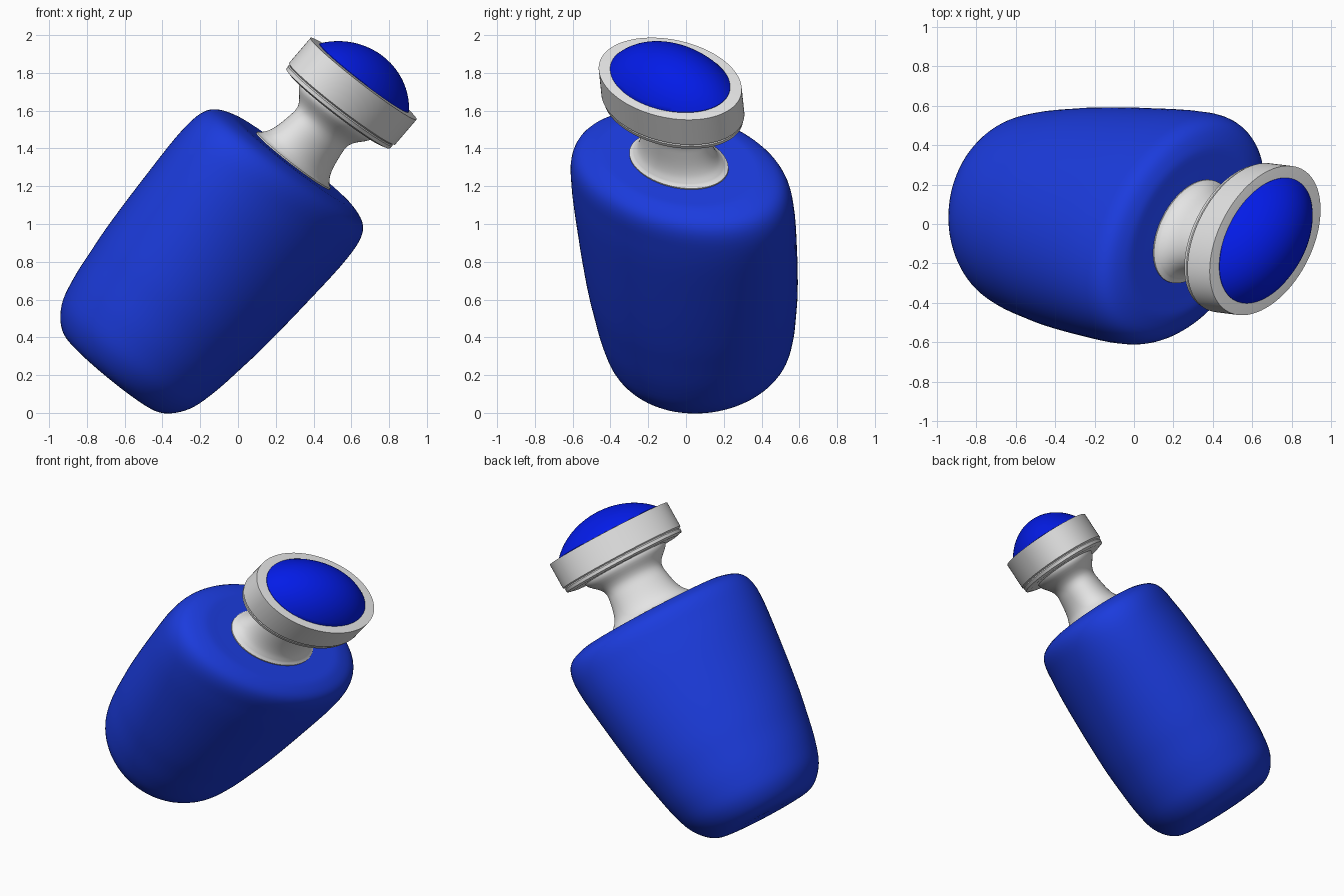
import bpy, bmesh, math
from mathutils import Vector

cube = bpy.data.objects.get("Cube")
if cube:
    bpy.data.objects.remove(cube, do_unlink=True)

AXIS = Vector((0.635, 0, 0.773))     # leaning direction of the bottle
SIDE = Vector((0.773, 0, -0.635))
BACK = Vector((0.051, 1, 0.062))     # sections tip slightly forward
SEGMENTS = 96


def material(name, rgb):
    m = bpy.data.materials.new(name)
    m.use_nodes = True
    m.diffuse_color = (*rgb, 1)
    m.node_tree.nodes["Principled BSDF"].inputs["Base Color"].default_value = (*rgb, 1)
    return m


def place(r, h, angle):
    """Point on the leaning, slightly skewed oval section at height h."""
    skew = min(0.38, 0.09 + 0.28 * h)
    widen = 1.06 - 0.06 * min(1, max(0, h)) ** 2
    c, s = r * math.cos(angle), r * math.sin(angle)
    u = -0.645 + 0.02 * h + c
    v = 0.06 - 0.08 * h + skew * c + widen * s
    return AXIS * h + SIDE * u + BACK * v


def soften(points, steps=5):
    """Smooth curve through the profile points."""
    pts = [Vector(p) for p in points]
    pts = [pts[0]] + pts + [pts[-1]]
    out = []
    for a, b, c, d in zip(pts, pts[1:], pts[2:], pts[3:]):
        for i in range(steps):
            t = i / steps
            out.append(0.5 * (2 * b + (c - a) * t + (2 * a - 5 * b + 4 * c - d) * t * t
                              + (3 * b - a - 3 * c + d) * t ** 3))
    return out + [pts[-1]]


def lathe(name, profile, mat, sharp=35):
    bm = bmesh.new()
    rings = [[bm.verts.new(place(max(r, 0), h, 2 * math.pi * i / SEGMENTS))
              for i in range(SEGMENTS)] for r, h in profile]
    for low, high in zip(rings, rings[1:]):
        for i in range(SEGMENTS):
            j = (i + 1) % SEGMENTS
            bm.faces.new((low[i], low[j], high[j], high[i]))
    bmesh.ops.remove_doubles(bm, verts=bm.verts, dist=1e-5)
    bmesh.ops.recalc_face_normals(bm, faces=bm.faces)
    mesh = bpy.data.meshes.new(name)
    bm.to_mesh(mesh)
    bm.free()
    mesh.materials.append(mat)
    ob = bpy.data.objects.new(name, mesh)
    bpy.context.collection.objects.link(ob)
    bpy.ops.object.select_all(action="DESELECT")
    ob.select_set(True)
    bpy.context.view_layer.objects.active = ob
    bpy.ops.object.shade_smooth_by_angle(angle=math.radians(sharp))
    return ob


body_blue = material("body blue", (0.011, 0.044, 0.72))
dome_blue = material("bright blue", (0.001, 0.011, 0.8))
grey = material("light grey", (0.78, 0.78, 0.78))

# Bottle body: flat base, gentle taper, rounded shoulder
body = [(0, -0.28), (0.24, -0.28), (0.352, -0.253), (0.438, -0.15), (0.48, 0),
        (0.506, 0.19), (0.524, 0.36), (0.542, 0.65), (0.553, 0.98), (0.523, 1.147),
        (0.425, 1.21), (0.30, 1.217), (0, 1.217)]
lathe("bottle_body", soften(body), body_blue, 60)

# Neck: thin flange, waist and flare up to the cap
waist = soften([(0.228, 1.235), (0.203, 1.27), (0.185, 1.32), (0.172, 1.39),
                (0.167, 1.45), (0.185, 1.495), (0.235, 1.555), (0.24, 1.60)], 4)
lathe("neck", [(0, 1.205), (0.245, 1.205), (0.245, 1.225)] + waist + [(0, 1.60)], grey)

# Cap ring with a small lower lip
lathe("cap_ring", [(0, 1.575), (0.31, 1.575), (0.345, 1.585), (0.348, 1.605),
                   (0.342, 1.612), (0.354, 1.62), (0.354, 1.795), (0.295, 1.799),
                   (0, 1.799)], grey, 25)

# Domed button: shallow spherical cap
radius, edge = 0.369, math.asin(0.297 / 0.369)
dome = [(radius * math.sin(edge * (1 - i / 16)),
         1.583 + radius * math.cos(edge * (1 - i / 16))) for i in range(17)]
lathe("dome_button", [(0, 1.78), (0.297, 1.78)] + dome, dome_blue)
